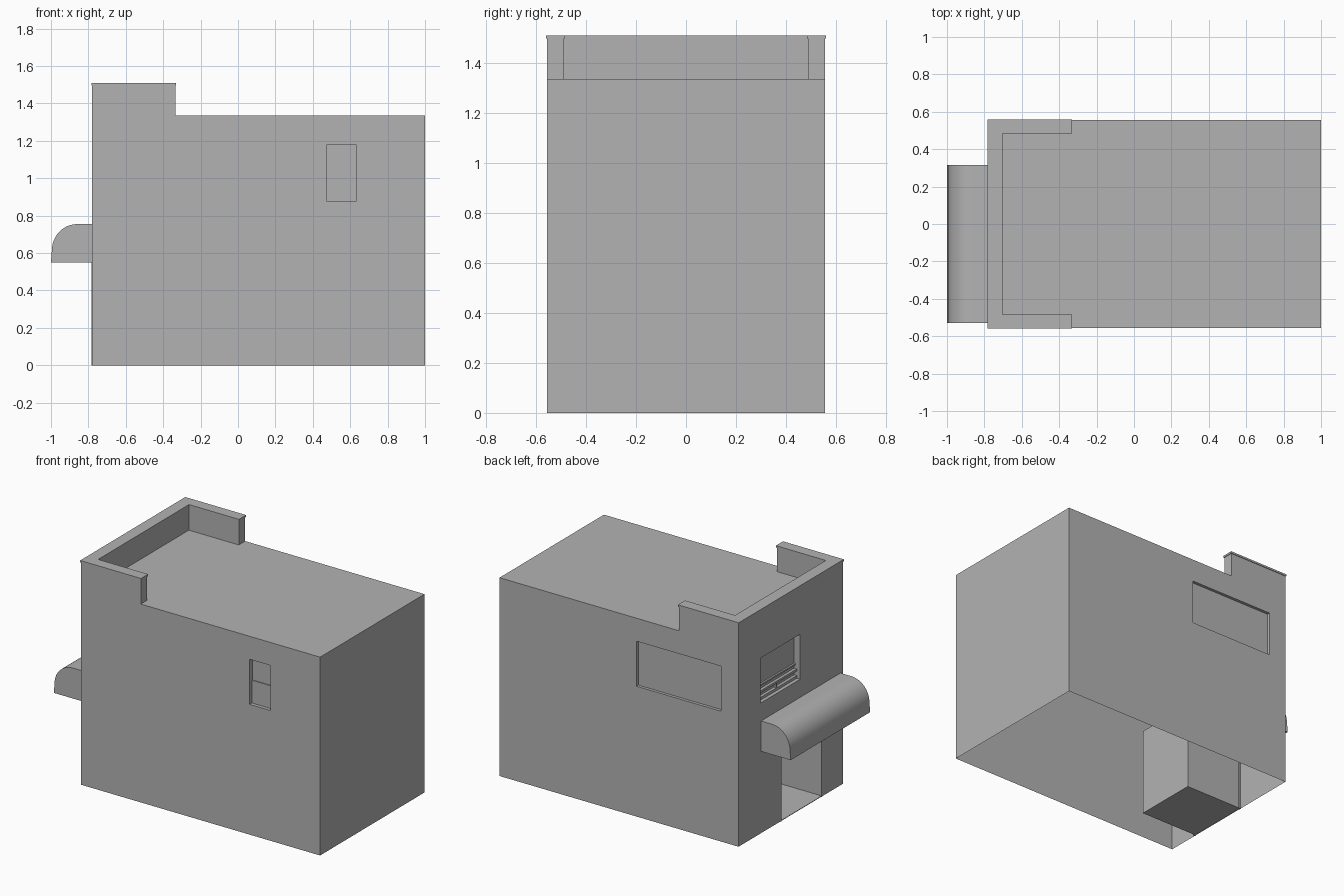
import bpy, bmesh, math
from mathutils import Vector

cube = bpy.data.objects.get("Cube")
if cube:
    bpy.data.objects.remove(cube, do_unlink=True)

grey = bpy.data.materials.new("plain_grey")
grey.use_nodes = True
GREY = (0.45, 0.45, 0.45, 1)
grey.diffuse_color = GREY
grey.node_tree.nodes["Principled BSDF"].inputs["Base Color"].default_value = GREY


def finish(name, bm):
    bmesh.ops.recalc_face_normals(bm, faces=bm.faces)
    mesh = bpy.data.meshes.new(name)
    bm.to_mesh(mesh)
    bm.free()
    mesh.materials.append(grey)
    obj = bpy.data.objects.new(name, mesh)
    bpy.context.collection.objects.link(obj)
    return obj


def boxes(name, *ranges):
    """One object made of boxes, each given as x, y and z ranges."""
    bm = bmesh.new()
    for spans in ranges:
        made = bmesh.ops.create_cube(bm, size=1)["verts"]
        for v in made:
            v.co = Vector([(a + b) / 2 + c * (b - a) for c, (a, b) in zip(v.co, spans)])
    return finish(name, bm)


def prism(name, profile, offset):
    """Extrude a closed outline along an offset."""
    bm = bmesh.new()
    face = bm.faces.new([bm.verts.new(p) for p in profile])
    new = bmesh.ops.extrude_face_region(bm, geom=[face])["geom"]
    bmesh.ops.translate(bm, vec=offset, verts=[e for e in new if isinstance(e, bmesh.types.BMVert)])
    return finish(name, bm)


SHOP, END, SIDE, ROOF = -0.78, 1.0, 0.555, 1.335   # wall planes
SILL, HEAD = 0.877, 1.18                           # window heights
DOOR_L, DOOR_R, DOOR_TOP, DOOR_IN = 0.11, -0.33, 0.6, -0.35

# Building shell with window recesses and a porch cut in, open underneath
shell = boxes("building_shell", ((SHOP, END), (-SIDE, SIDE), (0, ROOF)))
cutter = boxes(
    "recess_cutter",
    ((0.475, 0.63), (-0.7, -SIDE + 0.03), (SILL, HEAD)),
    ((-0.65, -0.02), (SIDE - 0.02, 0.7), (SILL, HEAD)),
    ((-0.9, SHOP + 0.045), (-0.1, 0.32), (SILL, HEAD)),
    ((-0.9, DOOR_IN), (DOOR_R, DOOR_L), (0.004, DOOR_TOP)),
)
cutter.hide_render = True
mod = shell.modifiers.new("recesses", "BOOLEAN")
mod.operation, mod.solver, mod.object = "DIFFERENCE", "EXACT", cutter
bpy.context.view_layer.update()
cut_mesh = bpy.data.meshes.new_from_object(
    shell.evaluated_get(bpy.context.evaluated_depsgraph_get()))
shell.modifiers.clear()
shell.data = cut_mesh
bpy.data.objects.remove(cutter, do_unlink=True)
bm = bmesh.new()
bm.from_mesh(cut_mesh)
under = [f for f in bm.faces if f.normal.z < -0.9 and f.calc_center_median().z < 0.002]
bmesh.ops.delete(bm, geom=under, context="FACES")
bm.to_mesh(cut_mesh)
bm.free()


# U-shaped parapet and its cap
def u_shape(grow, z):
    x0, x1, y = SHOP - grow, -0.335 + grow, SIDE + grow
    xi, yi = -0.707 + grow, 0.487 - grow
    return [(x0, -y, z), (x1, -y, z), (x1, -yi, z), (xi, -yi, z),
            (xi, yi, z), (x1, yi, z), (x1, y, z), (x0, y, z)]


prism("parapet", u_shape(0, ROOF), (0, 0, 0.162))
prism("parapet_cap", u_shape(0.004, 1.497), (0, 0, 0.013))

# Rounded awning over the entrance
curve = [(-0.86 - 0.135 * math.cos(a), 0.615 + 0.14 * math.sin(a))
         for a in (math.radians(i * 7.5) for i in range(13))]
outline = [(SHOP, 0.55), (-1.0, 0.55)] + curve + [(SHOP, 0.755)]
awning = prism("awning", [(x, -0.53, z) for x, z in outline], (0, 0.845, 0))
bpy.ops.object.select_all(action="DESELECT")
awning.select_set(True)
bpy.context.view_layer.objects.active = awning
bpy.ops.object.shade_smooth_by_angle(angle=math.radians(30))

# Sash window on the long wall
glass_y = -SIDE + 0.03
boxes("side_window_sash", ((0.475, 0.63), (glass_y - 0.006, glass_y), (SILL, 1.03)))

# Framed window above the awning
gx = SHOP + 0.045
boxes("shop_window_frame",
      ((gx - 0.02, gx), (-0.1, 0.32), (SILL, 0.895)),
      ((gx - 0.02, gx), (-0.1, 0.32), (0.925, 0.94)),
      ((gx - 0.012, gx), (-0.1, 0.32), (0.965, 0.975)),
      ((gx - 0.015, gx), (0.104, 0.116), (0.895, 0.925)))

# Entrance trim, inner door and its surround
boxes("entrance_trim",
      *[((SHOP - 0.003, SHOP + 0.012), (y - 0.006, y + 0.006), (0, DOOR_TOP))
        for y in (DOOR_L, DOOR_R)])
boxes("door_frame",
      *[((DOOR_IN - 0.012, DOOR_IN), (y - 0.008, y + 0.008), (0.004, 0.5))
        for y in (-0.2, 0.04)],
      ((DOOR_IN - 0.012, DOOR_IN), (-0.208, 0.048), (0.5, 0.516)))
boxes("door_leaf", ((DOOR_IN - 0.006, DOOR_IN), (-0.192, 0.032), (0.004, 0.5)))
boxes("door_handle", ((DOOR_IN - 0.02, DOOR_IN - 0.006), (-0.175, -0.165), (0.2, 0.26)))
